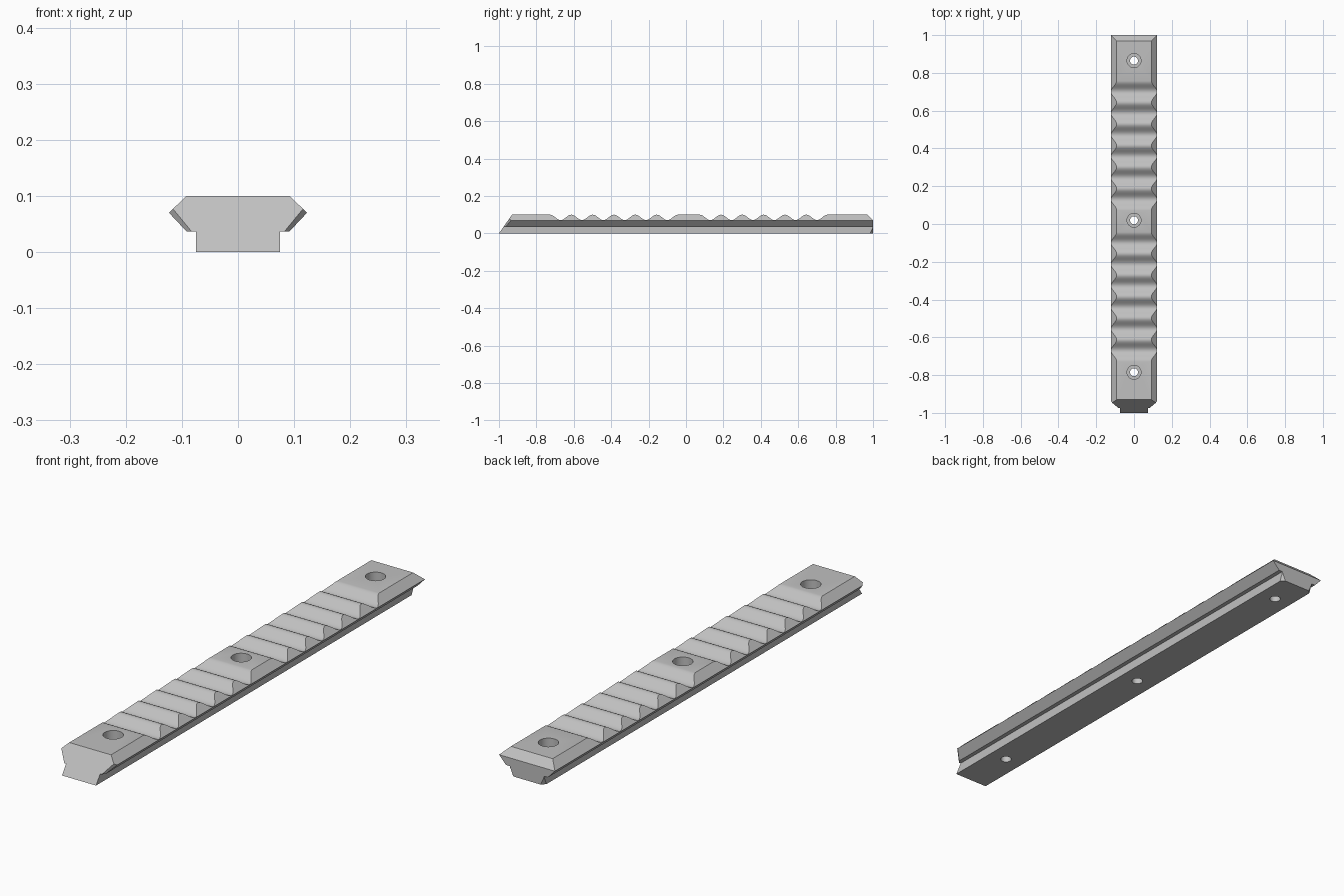
import bpy, bmesh, math
from mathutils import Vector

if "Cube" in bpy.data.objects:
    bpy.data.objects.remove(bpy.data.objects["Cube"])

metal = bpy.data.materials.new("grey_metal")
metal.use_nodes = True
GREY = (0.53, 0.53, 0.53, 1)
metal.diffuse_color = GREY
metal.node_tree.nodes["Principled BSDF"].inputs["Base Color"].default_value = GREY


def slab(profile, half_width):
    """Extrude a (y, z) side profile across x."""
    bm = bmesh.new()
    face = bm.faces.new([bm.verts.new((-half_width, y, z)) for y, z in profile])
    ext = bmesh.ops.extrude_face_region(bm, geom=[face])
    moved = [v for v in ext["geom"] if isinstance(v, bmesh.types.BMVert)]
    bmesh.ops.translate(bm, verts=moved, vec=(2 * half_width, 0, 0))
    return bm


def slice_both(bm, a, b, c, outside):
    """Trim both sides with the plane through a, b, c, removing the outside part."""
    for side in (1, -1):
        p, q, r, o = [Vector((side * v[0], v[1], v[2])) for v in (a, b, c, outside)]
        n = (q - p).cross(r - p).normalized()
        if n.dot(o - p) < 0:
            n = -n
        cut = bmesh.ops.bisect_plane(
            bm, geom=bm.verts[:] + bm.edges[:] + bm.faces[:], dist=1e-6,
            plane_co=p, plane_no=n, clear_outer=True)
        edges = [e for e in cut["geom_cut"] if isinstance(e, bmesh.types.BMEdge)]
        bmesh.ops.edgeloop_fill(bm, edges=edges)


def finish(bm, name):
    bmesh.ops.recalc_face_normals(bm, faces=bm.faces)
    mesh = bpy.data.meshes.new(name)
    bm.to_mesh(mesh)
    bm.free()
    mesh.materials.append(metal)
    obj = bpy.data.objects.new(name, mesh)
    bpy.context.collection.objects.link(obj)
    return obj


def combine(target, other, operation):
    mod = target.modifiers.new(operation.lower(), 'BOOLEAN')
    mod.operation = operation
    mod.solver = 'EXACT'
    mod.object = other
    bpy.context.view_layer.objects.active = target
    bpy.ops.object.modifier_apply(modifier=mod.name)
    bpy.data.objects.remove(other)


# Key dimensions
TOP, TIP, NECK = 0.1, 0.07, 0.037
PITCH, DEPTH, STEPS = 0.114, 0.029, 14


def front_y(z):
    return -1 + 0.7 * z


# Dovetail top: side outline with two runs of six rounded grooves
outline = [(front_y(NECK), NECK), (front_y(TOP), TOP)]
for first in (-0.67, 0.13):
    for i in range(6 * STEPS + 1):
        y = first - PITCH / 2 + i * PITCH / STEPS
        wave = 0.5 - 0.5 * math.cos(2 * math.pi * i / STEPS)
        outline.append((y, TOP - DEPTH * wave))
outline += [(0.97, TOP), (1, TIP), (1, NECK)]
bm = slab(outline, 0.15)
tip = (0.123, 0, TIP)
slice_both(bm, tip, (0.123, 1, TIP), (0.092, 0, TOP), (0.2, 0, TOP))
slice_both(bm, tip, (0.123, 1, TIP), (0.092, 0, NECK), (0.2, 0, NECK))
slice_both(bm, (0.083, front_y(NECK), NECK), (0.116, front_y(0.077), 0.077),
           (0.123, -0.935, TIP), (0.3, -1, 0.05))
rail = finish(bm, "grooved_rail")

# Narrow base with trimmed rear corners
bm = slab([(-1, 0), (front_y(NECK), NECK), (1, NECK), (1, 0)], 0.075)
slice_both(bm, (0.075, 1, 0.034), (0.06, 1, 0), (0.075, 0.985, 0), (0.2, 1.2, 0))
combine(rail, finish(bm, "rail_base"), 'UNION')

# Counterbored screw holes
for y in (0.865, 0.02, -0.785):
    for radius, low in ((0.037, 0.065), (0.021, -0.1)):
        bpy.ops.mesh.primitive_cylinder_add(
            vertices=32, radius=radius, depth=0.2 - low,
            location=(0, y, (0.2 + low) / 2))
        cutter = bpy.context.object
        cutter.name = "hole_cutter"
        cutter.hide_render = True
        cutter.data.materials.append(metal)
        combine(rail, cutter, 'DIFFERENCE')

bpy.ops.object.select_all(action='DESELECT')
rail.select_set(True)
bpy.context.view_layer.objects.active = rail
bpy.ops.object.shade_smooth_by_angle(angle=math.radians(28))
